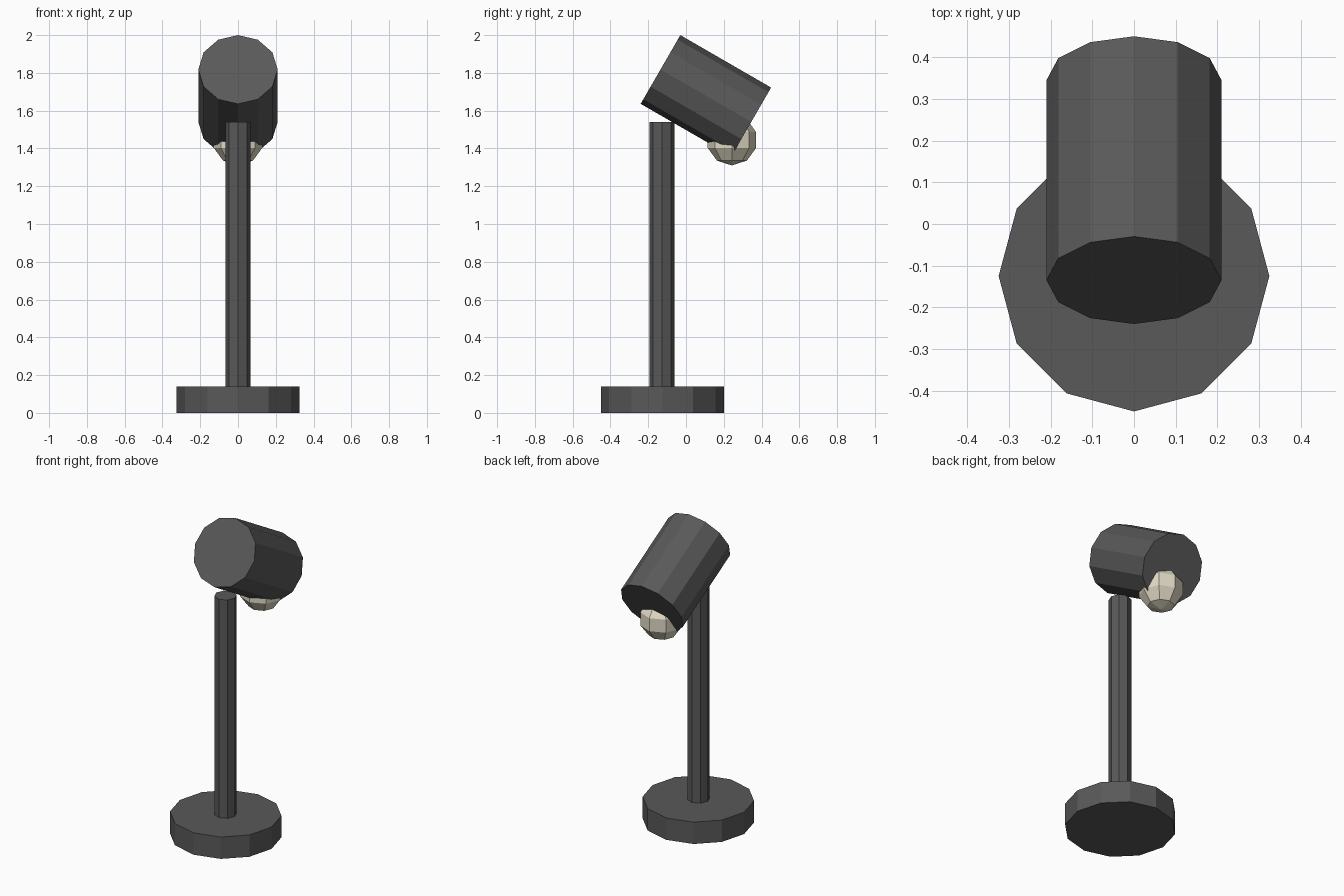
import bpy
from math import radians, sin, cos

if "Cube" in bpy.data.objects:
    bpy.data.objects.remove(bpy.data.objects["Cube"])


def paint(obj, name, color):
    mat = bpy.data.materials.get(name) or bpy.data.materials.new(name)
    mat.diffuse_color = (*color, 1)
    mat.use_nodes = True
    mat.node_tree.nodes["Principled BSDF"].inputs["Base Color"].default_value = mat.diffuse_color
    obj.data.materials.append(mat)


def cylinder(name, sides, radius, depth, location, tilt=0):
    bpy.ops.mesh.primitive_cylinder_add(vertices=sides, radius=radius, depth=depth,
                                        location=location, rotation=(tilt, 0, 0))
    obj = bpy.context.object
    obj.name = name
    paint(obj, "dark_metal", (0.1, 0.1, 0.1))
    return obj


STAND_Y = -0.125

# Round foot and upright post
cylinder("base", 12, 0.325, 0.14, (0, STAND_Y, 0.07))
cylinder("post", 8, 0.066, 1.40, (0, STAND_Y - 0.002, 0.84))

# Lamp head, its axis dipping 30 degrees towards the back
dip, length = radians(30), 0.555
back_y, back_z = -0.135, 1.818
cylinder("lamp_head", 12, 0.21, length,
         (0, back_y + cos(dip) * length / 2, back_z - sin(dip) * length / 2),
         radians(60))

# Faceted bulb poking out under the rim
bpy.ops.mesh.primitive_uv_sphere_add(segments=8, ring_count=5, radius=0.135,
                                     location=(0, 0.243, 1.445))
bulb = bpy.context.object
bulb.name = "bulb"
paint(bulb, "warm_glass", (0.75, 0.7, 0.55))
